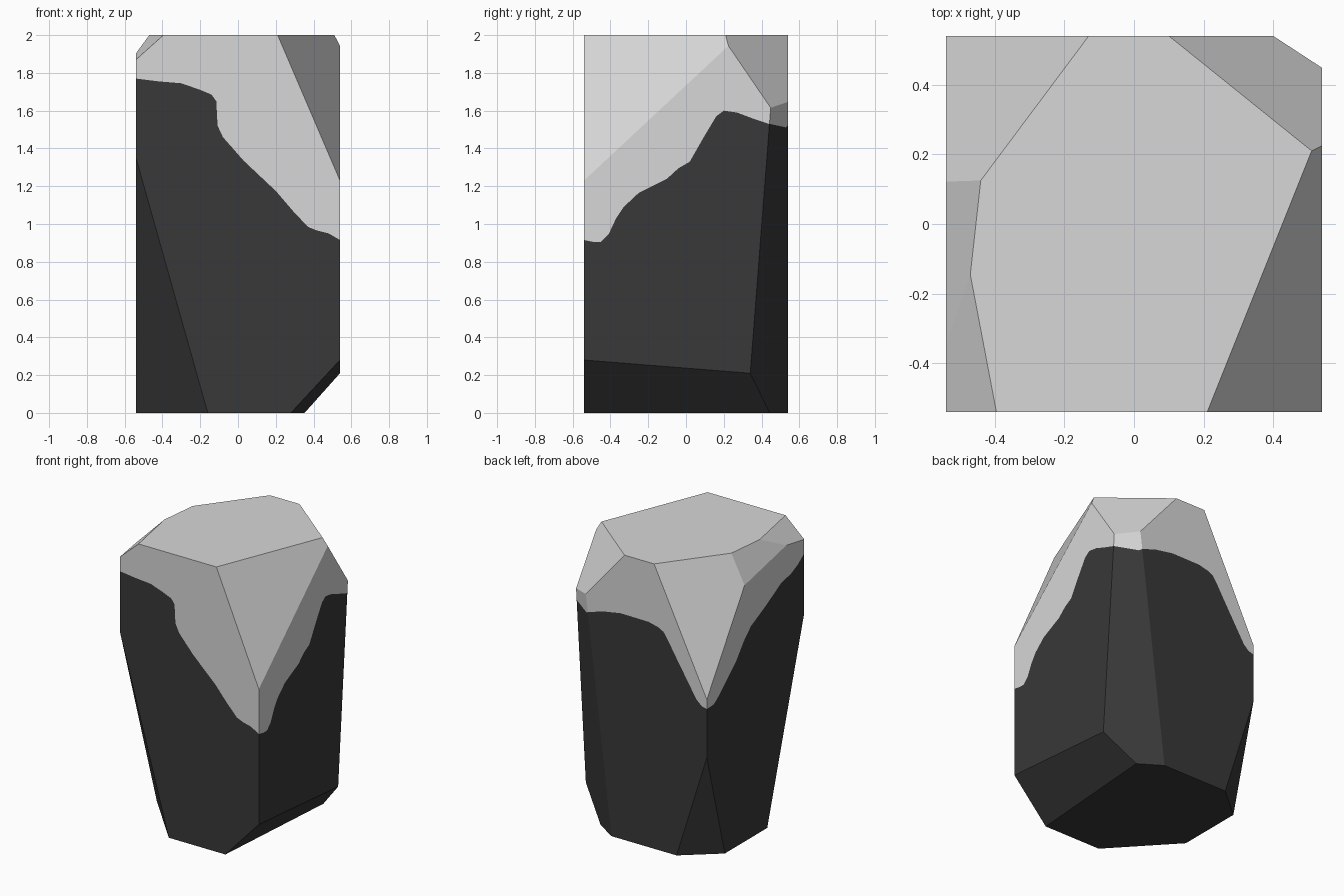
import bpy, bmesh, math
from mathutils import Vector

if "Cube" in bpy.data.objects:
    bpy.data.objects.remove(bpy.data.objects["Cube"])

W = 0.54  # half width of the rock block


def material(name, value):
    m = bpy.data.materials.new(name)
    m.diffuse_color = (value, value, value, 1)
    m.use_nodes = True
    m.node_tree.nodes["Principled BSDF"].inputs["Base Color"].default_value = m.diffuse_color
    return m


def bisect(bm, point, normal, clear=True):
    geom = bm.verts[:] + bm.edges[:] + bm.faces[:]
    return bmesh.ops.bisect_plane(bm, geom=geom, dist=1e-5, plane_co=point,
                                  plane_no=normal, clear_outer=clear)


# Block that the facets are chipped from
rock = bmesh.new()
bmesh.ops.create_cube(rock, size=2)
for v in rock.verts:
    v.co = Vector((v.co.x * W, v.co.y * W, v.co.z + 1))

# Chipped facets, each given by three points on its plane
facets = [
    ((.21, -W, 2), (W, -W, 1.23), (.51, .21, 2)),         # top front right
    ((.10, W, 2), (.51, .21, 2), (W, .445, 1.62)),        # top back right
    ((W, .34, .21), (.40, W, 1.65), (.20, W, 0)),         # back right edge
    ((.28, -W, 0), (W, -W, .28), (W, .34, .21)),          # bottom right
    ((-W, -W, 1.35), (-.16, -W, 0), (-W, -.13, 0)),       # bottom front left
    ((-W, W, .75), (-.305, W, 0), (-W, .34, 0)),          # bottom back left
    ((-.13, W, 2), (-.44, .125, 2), (-W, W, 1.157)),      # top back left
    ((-.44, .125, 2), (-.47, -.145, 2), (-W, .12, 1.80)),  # top left
    ((-.395, -W, 2), (-W, -W, 1.87), (-.47, -.145, 2)),   # top front left
]
middle = Vector((0, 0, 1))
for tri in facets:
    a, b, c = map(Vector, tri)
    n = (b - a).cross(c - a).normalized()
    if n.dot(middle - a) > 0:
        n = -n
    cut = bisect(rock, a, n)["geom_cut"]
    edges = [e for e in rock.edges if e.is_boundary]
    bmesh.ops.edgeloop_fill(rock, edges=edges)

# Wavy edge of the pale cap, side by side: (position along side, height)
front = [(-.54, 1.77), (-.42, 1.755), (-.3, 1.745), (-.2, 1.71), (-.14, 1.685), (-.115, 1.65),
         (-.108, 1.52), (-.08, 1.46), (-.04, 1.415), (.03, 1.335), (.2, 1.175), (.29, 1.07),
         (.37, .985), (.42, .965), (.48, .95)]
right = [(-.54, .915), (-.49, .905), (-.45, .905), (-.41, .945), (-.37, 1.03), (-.33, 1.09),
         (-.25, 1.165), (-.1, 1.24), (-.04, 1.295), (.02, 1.33), (.06, 1.40), (.1, 1.47),
         (.16, 1.57), (.2, 1.60), (.27, 1.59), (.35, 1.56), (.44, 1.53)]
back = [(.41, 1.515), (.27, 1.56), (.13, 1.584), (-.086, 1.582), (-.16, 1.565), (-.204, 1.542),
        (-.24, 1.49), (-.282, 1.42), (-.376, 1.27), (-.46, 1.135), (-.5, 1.10)]
left = [(.54, 1.09), (.462, 1.094), (.41, 1.13), (.33, 1.20), (.217, 1.30), (.13, 1.41),
        (.05, 1.486), (-.117, 1.567), (-.284, 1.66), (-.395, 1.685), (-.47, 1.72)]
edge = ([Vector((t, -W, z)) for t, z in front] + [Vector((W, t, z)) for t, z in right]
        + [Vector((t, W, z)) for t, z in back] + [Vector((-W, t, z)) for t, z in left])

# Slice the rock into thin wedges and split each one along the wavy edge
up = Vector((0, 0, 1))
hub = Vector((0, 0, 1.35))
out = bmesh.new()
for i, p in enumerate(edge):
    q = edge[(i + 1) % len(edge)]
    wedge = rock.copy()
    bisect(wedge, hub, p.cross(up).normalized())
    bisect(wedge, hub, up.cross(q).normalized())
    n = (p - hub).cross(q - hub).normalized()
    bisect(wedge, hub, n, clear=False)
    for f in wedge.faces:
        new = out.faces.new([out.verts.new(v.co) for v in f.verts])
        new.material_index = 0 if n.dot(f.calc_center_median() - hub) > 0 else 1
    wedge.free()

# Merge the wedges back into clean flat facets
bmesh.ops.remove_doubles(out, verts=out.verts[:], dist=2e-4)
bmesh.ops.dissolve_limit(out, angle_limit=math.radians(0.5), verts=out.verts[:],
                         edges=out.edges[:], delimit={'MATERIAL'})
bmesh.ops.recalc_face_normals(out, faces=out.faces[:])

mesh = bpy.data.meshes.new("faceted_rock")
out.to_mesh(mesh)
mesh.materials.append(material("pale grey cap", 0.68))
mesh.materials.append(material("dark grey stone", 0.04))
obj = bpy.data.objects.new("faceted_rock", mesh)
bpy.context.collection.objects.link(obj)
